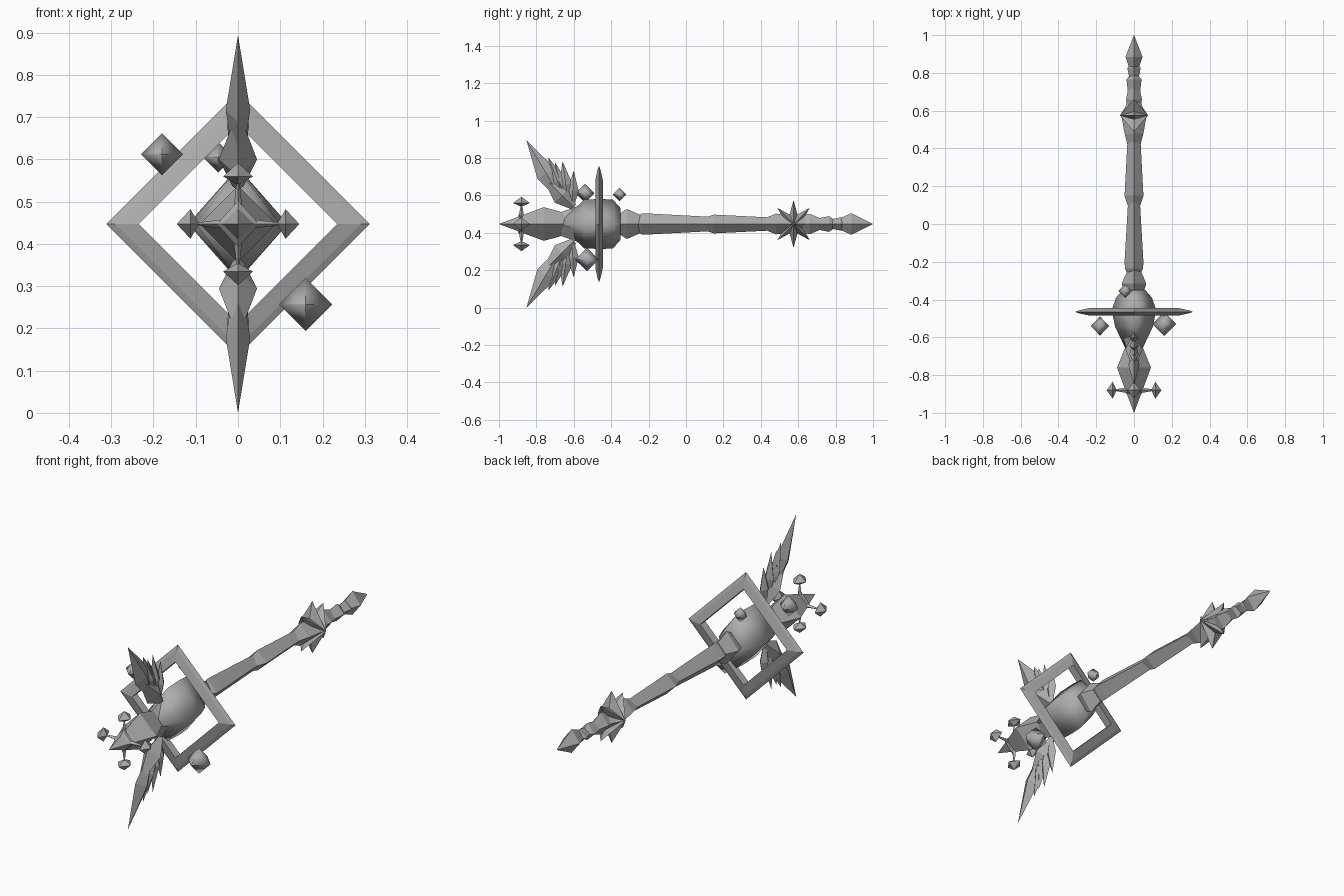
import bpy, bmesh, math
from mathutils import Vector

cube = bpy.data.objects.get("Cube")
if cube:
    bpy.data.objects.remove(cube)

AXIS = Vector((0, 0, 0.447))   # centre line of the staff

grey = bpy.data.materials.new("plain grey")
grey.use_nodes = True
grey.diffuse_color = (0.42, 0.42, 0.42, 1)
grey.node_tree.nodes["Principled BSDF"].inputs["Base Color"].default_value = grey.diffuse_color


def finish(name, bm, smooth=False):
    bmesh.ops.remove_doubles(bm, verts=bm.verts, dist=0.0005)
    bmesh.ops.recalc_face_normals(bm, faces=bm.faces)
    for f in bm.faces:
        f.smooth = smooth
    mesh = bpy.data.meshes.new(name)
    bm.to_mesh(mesh)
    bm.free()
    mesh.materials.append(grey)
    obj = bpy.data.objects.new(name, mesh)
    obj.location = AXIS
    bpy.context.collection.objects.link(obj)
    return obj


def loft(name, rings, smooth=False, closed=False):
    """Skin a list of equal rings of points; end rings are capped unless closed."""
    bm = bmesh.new()
    loops = [[bm.verts.new(p) for p in ring] for ring in rings]
    n = len(loops[0])
    pairs = list(zip(loops, loops[1:]))
    if closed:
        pairs.append((loops[-1], loops[0]))
    else:
        bm.faces.new(loops[0])
        bm.faces.new(loops[-1])
    for a, b in pairs:
        for i in range(n):
            j = (i + 1) % n
            bm.faces.new((a[i], a[j], b[j], b[i]))
    bmesh.ops.dissolve_degenerate(bm, dist=0.0004, edges=bm.edges)
    return finish(name, bm, smooth)


def spindle(name, sections, smooth=False):
    """Diamond cross-sections (y, half width, half height) along the staff."""
    rings = [[(w, y, 0), (0, y, h), (-w, y, 0), (0, y, -h)]
             for y, w, h in sections]
    return loft(name, rings, smooth)


def shard(name, root, tip, side, side_width, other_width, mid=0.4, root_scale=0.0, smooth=False):
    """Four-sided crystal pointed at the tip, widest part way along."""
    root, tip = Vector(root), Vector(tip)
    along = (tip - root).normalized()
    u = Vector(side)
    v = along.cross(u).normalized()
    rings = []
    for t, s in ((0, root_scale), (mid, 1), (1, 0)):
        c = root.lerp(tip, t)
        s = max(s, 0.002)
        rings.append([c + u * side_width * s, c + v * other_width * s,
                      c - u * side_width * s, c - v * other_width * s])
    return loft(name, rings, smooth)


# Staff body, from the spear point back to the tail
spindle("spear_head", [(-1, .0004, .0004), (-.76, .09, .09), (-.65, .045, .06)])
spindle("core_socket", [(-.68, .035, .06), (-.58, .075, .095), (-.52, .08, .10)])
spindle("core", [(-.66, .045, .05), (-.575, .085, .10), (-.545, .10, .13),
                 (-.455, .118, .134), (-.39, .095, .13), (-.35, .06, .085)], True)
spindle("neck_collar", [(-.365, .05, .05), (-.315, .065, .08), (-.235, .03, .045)])
spindle("front_grip", [(-.27, .03, .035), (-.235, .048, .057), (-.2, .05, .056), (.14, .03, .038)])
spindle("rear_grip", [(.09, .03, .03), (.15, .05, .05), (.45, .034, .035)])
spindle("pommel_collar", [(.42, .035, .03), (.48, .05, .055), (.57, .066, .05), (.66, .03, .04)])
spindle("tail_segment_1", [(.59, .03, .035), (.66, .042, .055), (.72, .03, .03)])
spindle("tail_segment_2", [(.68, .03, .025), (.765, .04, .042), (.79, .02, .025)])
spindle("tail_segment_3", [(.75, .02, .02), (.825, .035, .035), (.85, .022, .022)])
spindle("tail_point", [(.81, .02, .025), (.885, .045, .058), (1, .0004, .0004)])

# Square frame with a sharp outer rim
frame_rings = []
for dx, dz in ((1, 0), (0, 1), (-1, 0), (0, -1)):
    frame_rings.append([(dx * r, -.465 + y, dz * r)
                        for r, y in ((.312, 0), (.29, .008), (.235, .02), (.235, -.02), (.29, -.008))])
loft("square_frame", frame_rings, closed=True)

# Eight-pointed star around the pommel
bm = bmesh.new()
rim = []
for i in range(16):
    a = i * math.pi / 8
    if i % 2:
        r = .055
    elif i % 4:
        r = .122
    else:
        r = .11 if i % 8 == 0 else .128
    rim.append(bm.verts.new((0, .575 + r * math.cos(a), r * math.sin(a))))
for x in (-.075, .075):
    apex = bm.verts.new((x, .575, 0))
    for i in range(16):
        bm.faces.new((rim[i], rim[(i + 1) % 16], apex))
finish("pommel_star", bm)

# Wings above and below: (root y, root z, tip y, tip z, thickness, breadth, widest point)
feathers = [
    (-.67, .14, -.853, .447, .029, .055, .42),
    (-.60, .09, -.78, .27, .045, .055, .35),
    (-.65, .13, -.735, .355, .026, .042, .45),
    (-.63, .11, -.66, .335, .024, .036, .45),
    (-.61, .09, -.60, .285, .022, .032, .45),
    (-.65, .12, -.70, .33, .022, .038, .45),
]
for up, label in ((1, "upper"), (-1, "lower")):
    for i, (y0, z0, y1, z1, thick, broad, mid) in enumerate(feathers):
        shard(f"{label}_wing_feather_{i + 1}", (0, y0, up * z0), (0, y1, up * z1),
              (1, 0, 0), thick, broad, mid, 0.3)

# Four prongs around the spear head, each with a small crystal end
for dx, dz, label in ((1, 0, "left"), (-1, 0, "right"), (0, 1, "top"), (0, -1, "bottom")):
    d = Vector((dx, 0, dz))
    y = Vector((0, -.88, 0))
    shard(f"{label}_prong", d * .02 + y, d * .125 + y, (0, 1, 0), .014, .010, .2, 1)
    shard(f"{label}_prong_crystal", d * .095 + y, d * .145 + y, (0, 1, 0), .045, .035, .35, 0.15)
# Slim cross guard lying on the spear head
for s in (-1, 1):
    shard("spear_ridge", (0, -.885, 0), (0, -.885 + s * .045, 0), (0, 0, 1), .055, .05, .1, .8)

# Floating gems
for i, (x, y, z, r) in enumerate(((-.18, -.54, .165, .05), (.16, -.53, -.19, .063),
                                  (-.047, -.355, .158, .036))):
    spindle_obj = spindle(f"floating_gem_{i + 1}", [(-r, .0004, .0004), (0, r, r), (r, .0004, .0004)], True)
    spindle_obj.location = AXIS + Vector((x, y, z))
